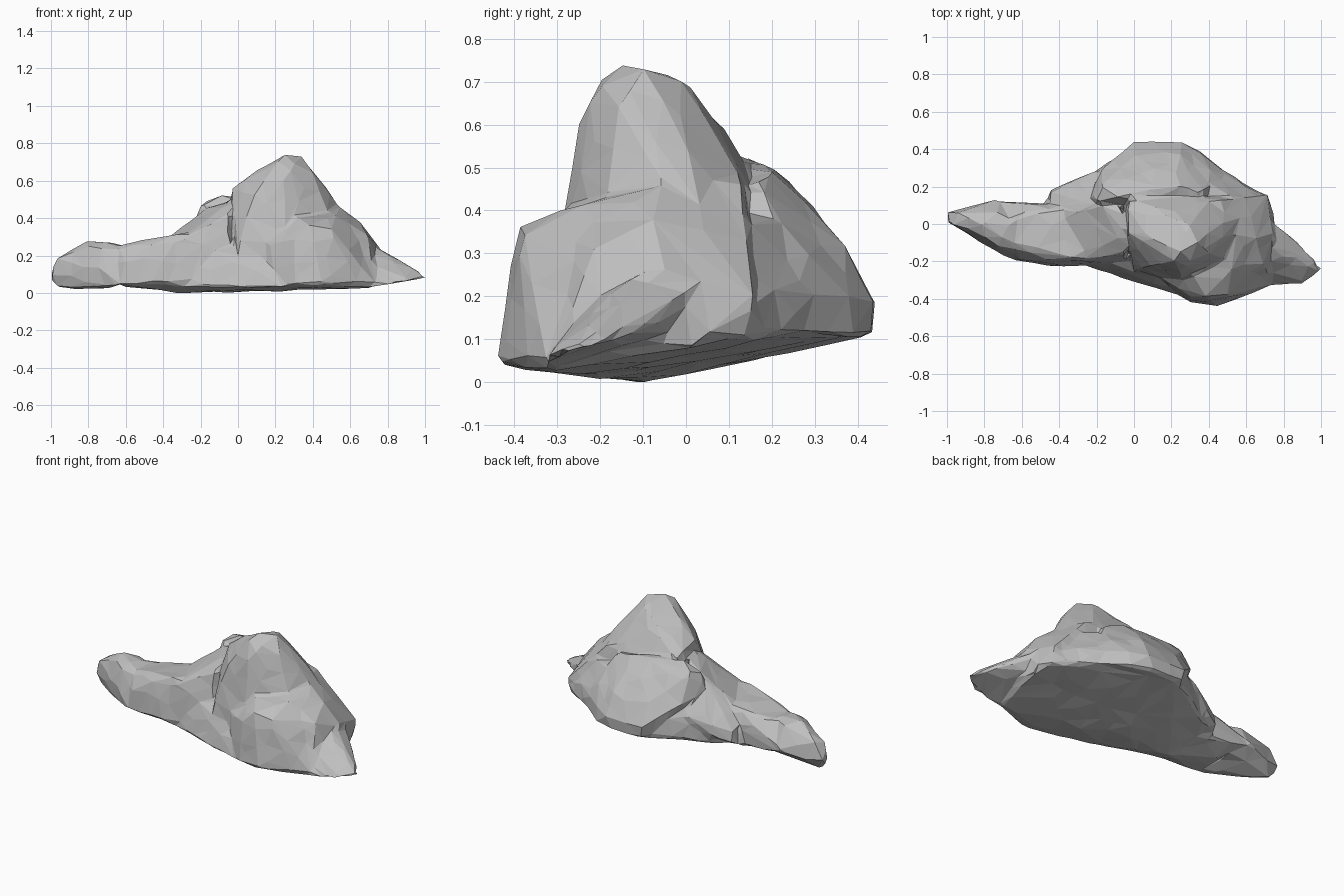
import bpy
import bmesh
from mathutils import Vector, noise

cube = bpy.data.objects.get("Cube")
if cube:
    bpy.data.objects.remove(cube, do_unlink=True)

CM = 0.01
body = bmesh.new()


def chunk(*points):
    """Add one convex boulder, with corners in hundredths of a unit."""
    verts = [body.verts.new(Vector(p) * CM) for p in points]
    bmesh.ops.convex_hull(body, input=verts)
    loose = [v for v in verts if v.is_valid and not v.link_faces]
    bmesh.ops.delete(body, geom=loose, context='VERTS')


# Broad base with its underside rising toward the back
chunk((-35, -20, 3), (-34, -10, 0), (-5, -8, 0), (0, -27, 3), (28, -40, 3),
      (45, -43, 4), (70, -33, 2), (75, 0, 8), (70, 15, 10),
      (5, 42, 10), (-15, 32, 11), (-40, 16, 8),
      (5, 43, 20), (5, 37, 29), (70, 15, 18), (65, -8, 37), (74, -5, 25),
      (0, -26, 17), (-20, -18, 25), (-30, 22, 25), (-20, 13, 40))

# Rounded lobe bulging at the front
chunk((20, -35, 3), (30, -42, 4), (45, -44, 5), (62, -38, 5), (73, -33, 4),
      (30, -39, 28), (38, -39, 36), (50, -38, 34), (32, -28, 40),
      (52, -25, 41), (45, -15, 42), (62, -25, 33), (69, -20, 29),
      (70, 0, 8), (15, -29, 25), (10, -10, 10))

# Tall main peak
chunk((25, -15, 74), (34, -10, 73), (29, 0, 70), (22, -20, 70), (30, -20, 69),
      (10, -8, 65), (-3, -5, 56), (-4, 8, 53), (8, -22, 52), (25, -25, 60),
      (40, -16, 64), (46, 0, 56), (54, -5, 46), (20, 13, 51), (0, 14, 51),
      (40, 13, 47), (0, -25, 25), (25, -30, 30), (60, 5, 36), (30, 20, 30),
      (-5, 10, 30), (55, -20, 25), (0, -27, 10), (25, -33, 10))

# Sloping flank between the peak and the wedge
chunk((54, -5, 46), (65, -8, 38), (75, -5, 25), (71, 16, 20), (72, 15, 12),
      (75, 4, 11), (60, 14, 32), (46, 13, 46), (69, -22, 30), (73, -30, 9),
      (52, -25, 41), (35, 13, 49), (30, 14, 20), (30, 0, 12), (72, -33, 4))

# Lower shoulder behind the peak
chunk((-20, 12, 46), (-23, 14, 40), (-17, 20, 49), (-8, 14, 52), (5, 20, 50),
      (25, 20, 49), (36, 17, 46), (0, 27, 43), (22, 27, 43), (0, 31, 37),
      (22, 31, 37), (-18, 29, 32), (0, 37, 31), (25, 37, 31), (42, 27, 30),
      (0, 44, 18), (25, 44, 18), (35, 39, 19), (35, 39, 10), (22, 43, 10),
      (2, 43, 10), (50, 27, 11), (50, 26, 22), (-22, 15, 30), (40, 0, 20))

# Fill between the shoulder and the flank
chunk((34, 37, 11), (34, 37, 20), (50, 27, 11), (50, 26, 22), (60, 20, 11),
      (60, 19, 22), (70, 15, 12), (70, 14, 18), (52, 15, 36), (38, 22, 38),
      (34, 10, 40), (40, 5, 12))

# Saddle joining the base to the long arm
chunk((-47, 10, 6), (-46, 18, 10), (-45, 17, 17), (-30, 24, 15),
      (-20, 29, 25), (-25, 2, 36), (-25, 14, 34), (-42, 3, 26),
      (-30, -20, 28), (-40, -22, 7), (-25, -21, 4), (-34, -10, 0),
      (-5, -23, 10), (-6, 6, 49), (-18, 10, 44), (-18, -10, 37),
      (-4, -16, 42), (-5, -5, 48))

# Long low arm with its crest toward the front
chunk((-62, -20, 4), (-40, -23, 6), (-25, -21, 4), (-35, -10, 0),
      (-60, 0, 3), (-72, 12, 10), (-48, 11, 7), (-65, -10, 25), (-65, 5, 24),
      (-72, 12, 14), (-48, 11, 17), (-42, -10, 28), (-61, -19, 16),
      (-58, -15, 25), (-45, -19, 26), (-40, -22, 17), (-28, 8, 31),
      (-28, -18, 32))

# Blunt tip of the arm
chunk((-101, 2, 9), (-100, 6, 10), (-97, 2, 2), (-97, 0, 18), (-94, 6, 20),
      (-80, 0, 28), (-72, 6, 25), (-74, 13, 12), (-90, 9, 8), (-73, -15, 13),
      (-63, -20, 4), (-70, -8, 2), (-60, 0, 25), (-60, 8, 8), (-57, -15, 24),
      (-80, -7, 25), (-72, -12, 23))

# Sharp wedge on the opposite end
chunk((102, -25, 8), (92, -32, 6), (75, -34, 3), (65, -30, 3), (86, -8, 12),
      (76, 0, 20), (78, -10, 22), (80, -18, 20), (72, -25, 15),
      (60, 0, 10), (65, -5, 30))

bmesh.ops.recalc_face_normals(body, faces=body.faces[:])
mesh = bpy.data.meshes.new("rock")
body.to_mesh(mesh)
body.free()
rock = bpy.data.objects.new("rock", mesh)
bpy.context.collection.objects.link(rock)


def bake(obj):
    """Replace the mesh by its modified result."""
    graph = bpy.context.evaluated_depsgraph_get()
    result = bpy.data.meshes.new_from_object(obj.evaluated_get(graph))
    obj.modifiers.clear()
    obj.data = result


# Fuse the boulders and soften their joints
fuse = rock.modifiers.new("fuse", 'REMESH')
fuse.mode = 'VOXEL'
fuse.voxel_size = 0.014
soften = rock.modifiers.new("soften", 'SMOOTH')
soften.factor = 0.5
soften.iterations = 4
bake(rock)

# Weathered unevenness
for v in rock.data.vertices:
    v.co += noise.noise_vector(v.co * 9) * 0.006

# Break the surface into flat facets
facets = rock.modifiers.new("facets", 'DECIMATE')
facets.ratio = min(1, 900 / (2 * len(rock.data.polygons)))
bake(rock)

# Stand it on the ground
lowest = min(v.co.z for v in rock.data.vertices)
for v in rock.data.vertices:
    v.co.z -= lowest

# Plain stone colour
stone = bpy.data.materials.new("stone_grey")
stone.use_nodes = True
grey = (0.52, 0.52, 0.52, 1)
stone.diffuse_color = grey
shader = next(n for n in stone.node_tree.nodes if n.type == 'BSDF_PRINCIPLED')
shader.inputs["Base Color"].default_value = grey
rock.data.materials.clear()
rock.data.materials.append(stone)
for face in rock.data.polygons:
    face.use_smooth = False
    face.material_index = 0
